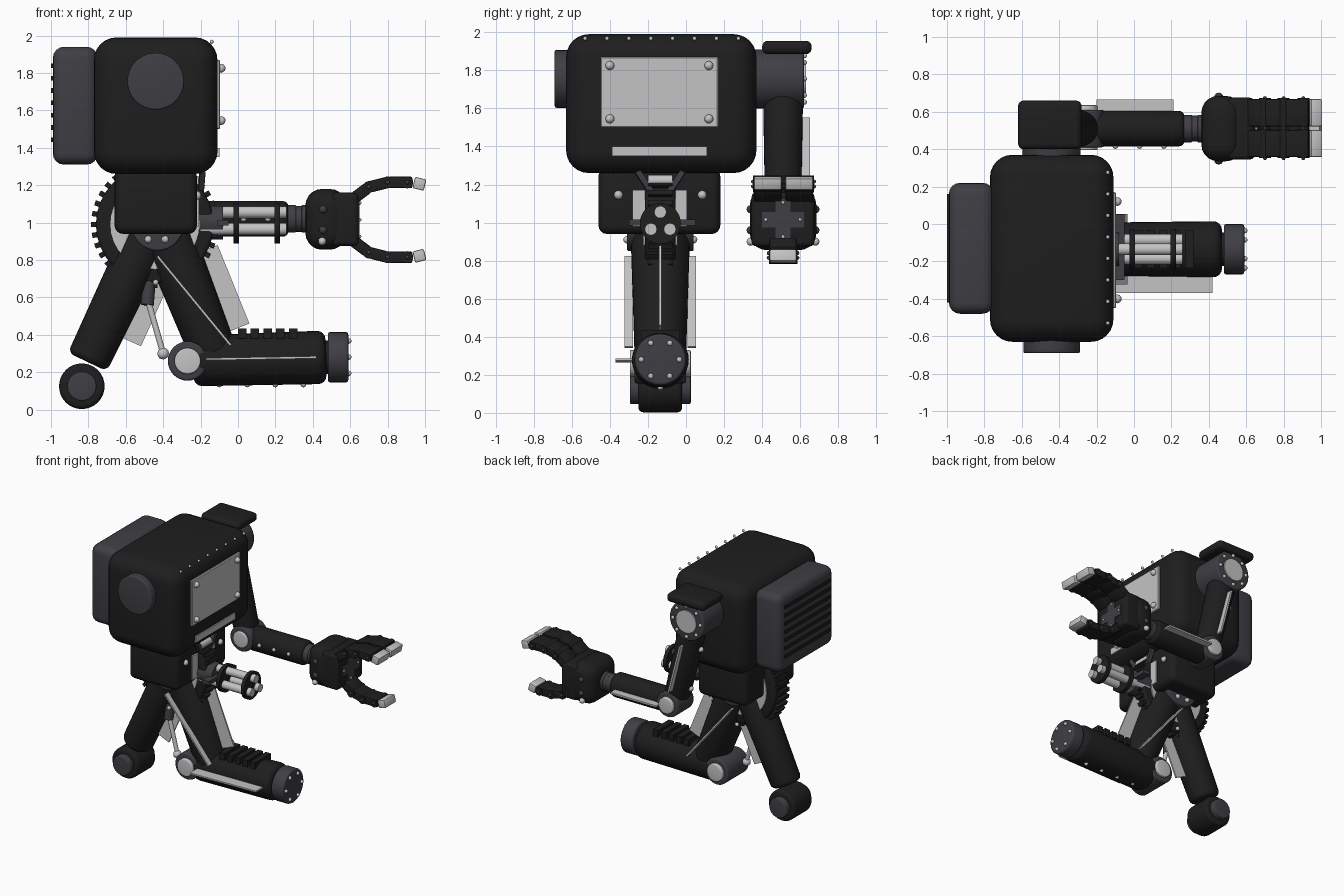
import bpy, bmesh, math
from mathutils import Vector, Matrix

if "Cube" in bpy.data.objects:
    bpy.data.objects.remove(bpy.data.objects["Cube"])


def material(name, rgb):
    m = bpy.data.materials.new(name)
    m.use_nodes = True
    m.diffuse_color = (*rgb, 1)
    m.node_tree.nodes["Principled BSDF"].inputs["Base Color"].default_value = (*rgb, 1)
    return m


BLACK = material("matte black", (0.013, 0.013, 0.013))
GREY = material("dark grey", (0.05, 0.049, 0.058))
LIGHT = material("light steel", (0.55, 0.55, 0.56))


def finish(name, bm, mat):
    """Turn a bmesh into a smooth object with crisp sharp edges."""
    bm.normal_update()
    for f in bm.faces:
        f.smooth = True
    for e in bm.edges:
        e.smooth = len(e.link_faces) == 2 and e.calc_face_angle(0) < math.radians(35)
    me = bpy.data.meshes.new(name)
    bm.to_mesh(me)
    bm.free()
    me.materials.append(mat)
    ob = bpy.data.objects.new(name, me)
    bpy.context.collection.objects.link(ob)
    return ob


def round_edges(bm, bevel, segments):
    if bevel:
        bm.normal_update()
        edges = [e for e in bm.edges if e.calc_face_angle(0) > 1]
        bmesh.ops.bevel(bm, geom=edges, offset=bevel, segments=segments,
                        profile=0.5, affect='EDGES', clamp_overlap=True)


def block(name, x, y, z, mat, bevel=0.0, segments=4):
    """Box given by its extents along each axis."""
    bm = bmesh.new()
    bmesh.ops.create_cube(bm, size=1)
    for v in bm.verts:
        v.co = [r[0] + (c + 0.5) * (r[1] - r[0]) for c, r in zip(v.co, (x, y, z))]
    round_edges(bm, bevel, segments)
    return finish(name, bm, mat)


def along(a, b, track, up):
    a, b = Vector(a), Vector(b)
    turn = (b - a).to_track_quat(track, up).to_matrix().to_4x4()
    return Matrix.Translation((a + b) / 2) @ turn, (b - a).length


def beam(name, a, b, width, height, mat, bevel=0.0):
    """Rectangular bar from a to b."""
    m, length = along(a, b, 'X', 'Z')
    bm = bmesh.new()
    bmesh.ops.create_cube(bm, size=1)
    bmesh.ops.scale(bm, vec=(length, width, height), verts=bm.verts)
    round_edges(bm, bevel, 2)
    bm.transform(m)
    return finish(name, bm, mat)


def tube(name, a, b, r, mat, r2=None, bevel=0.0, depth=1.0, sides=32):
    """Round bar from a to b, optionally tapered, flattened and rounded."""
    m, length = along(a, b, 'Z', 'Y')
    bm = bmesh.new()
    bmesh.ops.create_cone(bm, cap_ends=True, segments=sides, radius1=r,
                          radius2=r if r2 is None else r2, depth=length)
    round_edges(bm, bevel, 4)
    bmesh.ops.scale(bm, vec=(depth, 1, 1), verts=bm.verts)
    bm.transform(m)
    return finish(name, bm, mat)


def across(name, x, z, y, r, mat, bevel=0.0):
    """Cylinder lying along the y axis."""
    return tube(name, (x, y[0], z), (x, y[1], z), r, mat, bevel=bevel)


def bolts(name, points, r=0.016, mat=LIGHT):
    bm = bmesh.new()
    for p in points:
        bmesh.ops.create_icosphere(bm, subdivisions=2, radius=r, matrix=Matrix.Translation(p))
    return finish(name, bm, mat)


def circle(n, r):
    return [(r * math.cos(i * math.tau / n), r * math.sin(i * math.tau / n)) for i in range(n)]


# Torso with chest plate, rivets and side disc
block("torso", (-0.77, -0.11), (-0.63, 0.37), (1.26, 1.99), BLACK, 0.12, 6)
block("chest_plate", (-0.13, -0.095), (-0.45, 0.17), (1.5, 1.87), LIGHT, 0.006, 1)
bolts("chest_bolts", [(-0.09, y, z) for y in (-0.4, 0.12) for z in (1.545, 1.825)], 0.024)
block("chest_bar", (-0.13, -0.1), (-0.39, 0.11), (1.35, 1.4), LIGHT)
bolts("top_rivets", [(-0.14, -0.53 + i * 0.115, 1.967) for i in range(8)], 0.011)
across("blank_shoulder_disc", -0.44, 1.755, (-0.69, -0.6), 0.152, GREY, 0.01)

# Backpack with vent slats
block("backpack", (-0.99, -0.75), (-0.48, 0.22), (1.31, 1.94), GREY, 0.06)
for i in range(7):
    z = 1.43 + i * 0.066
    block("vent_slat", (-1.0, -0.98), (-0.42, 0.16), (z, z + 0.025), BLACK)

# Waist block with front fittings
block("waist", (-0.66, -0.22), (-0.46, 0.18), (0.94, 1.29), BLACK, 0.045)
for y in (-0.245, -0.03):
    block("waist_strip", (-0.24, -0.208), (y - 0.035, y + 0.035), (0.98, 1.17), LIGHT)
bolts("waist_bolts", [(-0.22, y, 1.145) for y in (-0.355, 0.085)], 0.024)
tube("neck_pin", (-0.21, -0.2, 1.22), (-0.21, -0.07, 1.22), 0.03, LIGHT)
for s in (-1, 1):
    beam("neck_brace", (-0.2, -0.135 + s * 0.04, 1.15), (-0.19, -0.135 + s * 0.12, 1.27), 0.03, 0.03, GREY)

# Toothed drive wheel around the waist
across("drive_wheel", -0.445, 0.99, (-0.215, -0.055), 0.315, BLACK, 0.02)
across("drive_wheel_face", -0.445, 0.99, (-0.225, -0.045), 0.24, LIGHT)
for i in range(36):
    t = i * math.tau / 36
    d = Vector((math.cos(t), 0, math.sin(t)))
    c = Vector((-0.445, -0.135, 0.99))
    beam("wheel_tooth", c + d * 0.3, c + d * 0.34, 0.13, 0.028, BLACK)
across("hip_hub", -0.43, 0.99, (-0.31, 0.04), 0.14, GREY, 0.01)
bolts("hip_bolts", [(x, y, 0.91) for x in (-0.48, -0.39) for y in (-0.31, 0.04)], 0.02)

# Rotary gun
tube("gun_mount", (-0.22, -0.135, 1.0), (-0.08, -0.135, 1.0), 0.09, GREY)
block("gun_bracket", (-0.11, -0.05), (-0.3, 0.05), (0.985, 1.015), GREY)
for dy, dz in [(0, 0.055), (-0.05, -0.035), (0.05, -0.035)]:
    p = Vector((0, -0.135 + dy, 1.0 + dz))
    tube("gun_barrel", p + Vector((-0.2, 0, 0)), p + Vector((0.26, 0, 0)), 0.032, LIGHT, sides=20)
for x in (-0.01, 0.21):
    tube("barrel_clamp", (x - 0.015, -0.135, 0.995), (x + 0.015, -0.135, 0.995), 0.108, BLACK)

# Rear leg with wheel and strut
Y = -0.135
tube("rear_leg", (-0.47, Y, 0.96), (-0.805, Y, 0.255), 0.13, BLACK, 0.115, 0.035)
beam("rear_leg_fin", (-0.43, Y, 0.78), (-0.61, Y, 0.38), 0.012, 0.2, LIGHT)
across("rear_wheel", -0.835, 0.125, (-0.25, -0.02), 0.122, BLACK, 0.025)
across("rear_wheel_hub", -0.835, 0.125, (-0.295, 0.025), 0.078, GREY, 0.008)
tube("strut_sleeve", (-0.47, -0.17, 0.75), (-0.485, -0.19, 0.56), 0.035, GREY)
tube("strut_rod", (-0.48, -0.19, 0.58), (-0.4, -0.2, 0.3), 0.016, LIGHT)
bolts("strut_ball", [(-0.4, -0.2, 0.3)], 0.032)

# Front thigh
tube("front_thigh", (-0.39, Y, 0.96), (-0.125, Y, 0.29), 0.145, BLACK, 0.125, 0.03, 1.08)
beam("thigh_fin", (-0.16, Y, 0.86), (0.01, Y, 0.44), 0.012, 0.11, LIGHT)
for y in (-0.3, 0.03):
    beam("thigh_side_plate", (-0.43, y, 0.82), (-0.04, y, 0.345), 0.045, 0.012, LIGHT)
bolts("thigh_bolts", [(-0.44 + 0.16 * t, y, 0.68 - 0.36 * t) for t in (0, 1) for y in (-0.25, -0.02)])

# Knee, shin and foot
across("knee", -0.27, 0.26, (-0.27, 0.0), 0.105, GREY, 0.012)
across("knee_cap", -0.27, 0.26, (-0.295, 0.025), 0.07, LIGHT, 0.008)
tube("shin", (-0.24, Y, 0.26), (0.47, Y, 0.28), 0.135, BLACK, 0.143, 0.045, 1.05)
beam("shin_side_plate", (-0.17, -0.32, 0.27), (0.42, -0.32, 0.28), 0.1, 0.012, LIGHT)
bolts("shin_bolts", [(-0.1 + i * 0.15, Y, 0.135) for i in range(4)])
for i in range(5):
    x = 0.0 + i * 0.068
    block("shin_rib", (x, x + 0.045), (Y - 0.1, Y + 0.1), (0.38, 0.435), BLACK)
tube("ankle", (0.45, Y, 0.28), (0.5, Y, 0.28), 0.09, BLACK)
tube("foot", (0.48, Y, 0.28), (0.59, Y, 0.28), 0.135, GREY, bevel=0.015)
bolts("foot_bolts", [(0.592, Y + a, 0.28 + b) for a, b in circle(6, 0.1)], 0.015)

# Shoulder and upper arm
A = 0.51
across("shoulder", -0.44, 1.755, (0.34, 0.62), 0.155, GREY, 0.012)
across("shoulder_cap", -0.44, 1.755, (0.6, 0.63), 0.09, LIGHT)
bolts("shoulder_bolts", [(-0.44 + a, 0.622, 1.755 + b) for a, b in circle(8, 0.122)], 0.014)
block("shoulder_pad", (-0.62, -0.28), (0.4, 0.66), (1.885, 1.955), BLACK, 0.03)
tube("upper_arm", (-0.42, A, 1.66), (-0.28, A, 1.08), 0.105, BLACK, 0.095, 0.03)
beam("upper_arm_fin", (-0.4, 0.625, 1.55), (-0.3, 0.625, 1.16), 0.055, 0.014, LIGHT)
bolts("upper_arm_bolts", [(-0.49, A, 1.5), (-0.4, A, 1.16)], 0.022)

# Elbow and forearm
across("elbow", -0.26, 1.03, (0.41, 0.61), 0.1, GREY, 0.012)
across("elbow_cap", -0.26, 1.03, (0.395, 0.635), 0.065, LIGHT, 0.008)
tube("forearm", (-0.23, A, 1.02), (0.27, A, 1.02), 0.095, BLACK, bevel=0.03)
block("forearm_fin", (-0.2, 0.21), (0.59, 0.665), (1.013, 1.027), LIGHT)
bolts("forearm_bolts", [(-0.1 + i * 0.13, 0.418, 1.02) for i in range(3)])
for i, x in enumerate((0.26, 0.3, 0.34)):
    tube("wrist_ring", (x, A, 1.02), (x + 0.05, A, 1.02), 0.074 - 0.005 * (i % 2), GREY, bevel=0.006)

# Hand
block("hand", (0.36, 0.58), (0.335, 0.685), (0.855, 1.18), BLACK, 0.09, 5)
block("palm", (0.5, 0.645), (0.345, 0.675), (0.875, 1.16), BLACK, 0.025)
for w, h in ((0.11, 0.04), (0.04, 0.11)):
    block("palm_cross", (0.64, 0.65), (A - w, A + w), (1.015 - h, 1.015 + h), GREY)
bolts("palm_bolts", [(0.65, A + a, 1.015 + b) for a, b in circle(4, 0.09)], 0.01)
bolts("hand_bolts", [(0.455, y, z) for y in (0.34, 0.68) for z in (0.96, 1.07)], 0.022, GREY)
bolts("wrist_balls", [(0.45, 0.34, 0.9), (0.45, 0.68, 0.9)], 0.022)


def finger(name, y, width, s):
    """Jointed finger; s is 1 for the upper side and -1 for the lower one."""
    path = [Vector((x, y, 1.015 + s * z)) for x, z in
            ((0.6, 0.1), (0.7, 0.175), (0.8, 0.2), (0.94, 0.2), (1.0, 0.185))]
    for i, (a, b) in enumerate(zip(path, path[1:])):
        tip = i == 3
        gap = (b - a).normalized() * (0 if tip else 0.008)
        beam(name + ("_tip" if tip else "_segment"), a + gap, b - gap, width - 0.01,
             0.062, LIGHT if tip else BLACK, 0.008)
    for p in path[1:3] + [path[2].lerp(path[3], 0.75)]:
        tube(name + "_joint", p - Vector((0, width / 2, 0)), p + Vector((0, width / 2, 0)), 0.032, BLACK, sides=16)
        bolts(name + "_pins", [p + Vector((0, k * width / 2, 0)) for k in (-1, 1)], 0.011, GREY)


finger("inner_finger", 0.43, 0.155, 1)
finger("outer_finger", 0.595, 0.155, 1)
finger("thumb", A, 0.15, -1)
